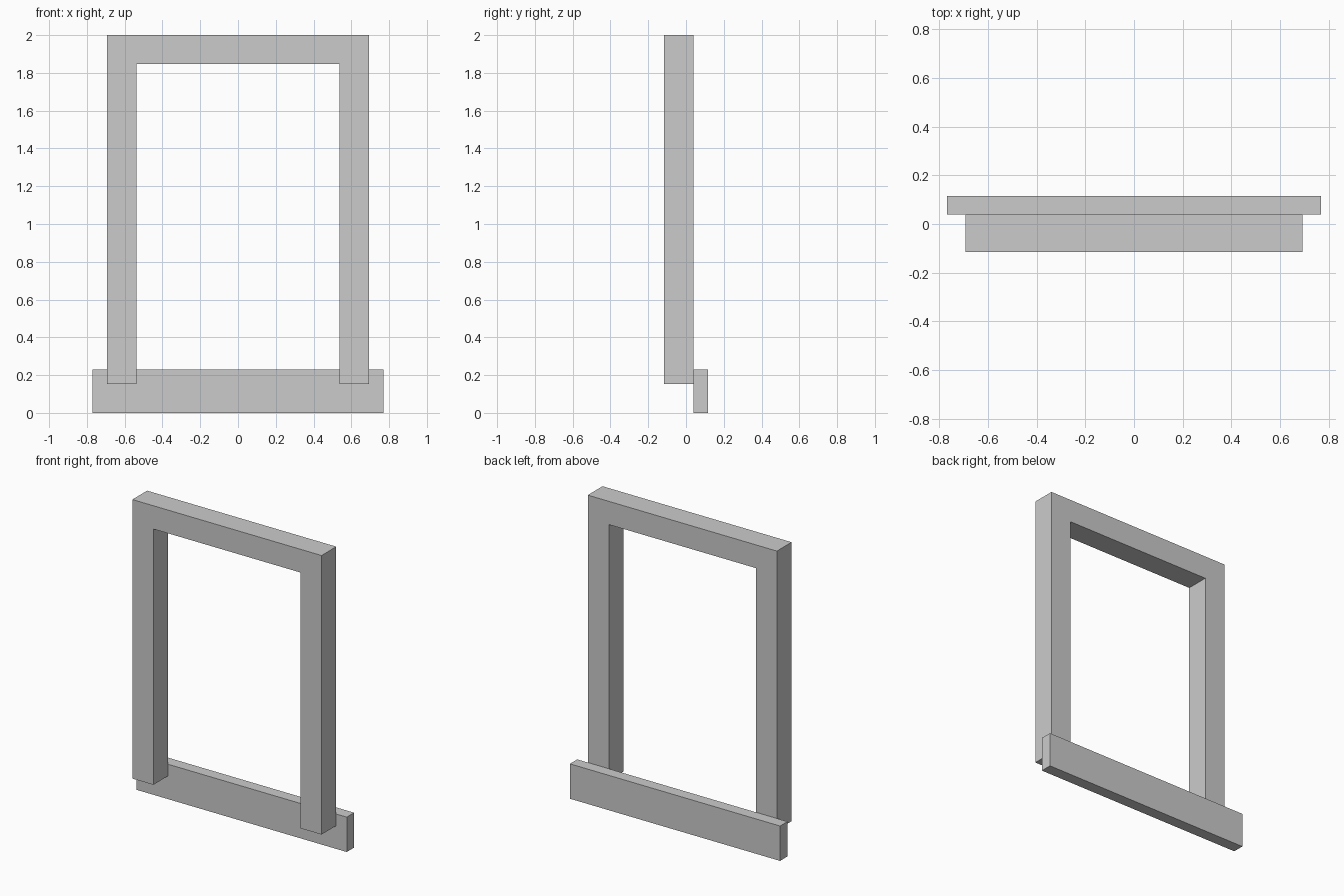
import bpy
import bmesh
from mathutils import Vector

if "Cube" in bpy.data.objects:
    bpy.data.objects.remove(bpy.data.objects["Cube"])

U = 2 / 26  # grid module of the design


def extrude_profile(name, points, y0, y1):
    """Extrude a closed XZ outline (in modules) from y0 to y1."""
    bm = bmesh.new()
    face = bm.faces.new([bm.verts.new((x * U, y0 * U, z * U)) for x, z in points])
    ext = bmesh.ops.extrude_face_region(bm, geom=[face], use_keep_orig=True)
    verts = [g for g in ext["geom"] if isinstance(g, bmesh.types.BMVert)]
    bmesh.ops.translate(bm, verts=verts, vec=Vector((0, (y1 - y0) * U, 0)))
    bmesh.ops.recalc_face_normals(bm, faces=bm.faces)
    mesh = bpy.data.meshes.new(name)
    bm.to_mesh(mesh)
    bm.free()
    obj = bpy.data.objects.new(name, mesh)
    bpy.context.collection.objects.link(obj)
    return obj


def mirrored(half):
    """Complete a right-hand half outline across x = 0."""
    return half + [(-x, z) for x, z in reversed(half)]


# Upright frame: two posts joined by a top beam
extrude_profile("frame", mirrored([(7, 24), (7, 2), (9, 2), (9, 26)]), -1.5, 0.5)

# Wider board across the back of the post feet
extrude_profile("bottom_board", mirrored([(10, 0), (10, 3)]), 0.5, 1.5)
